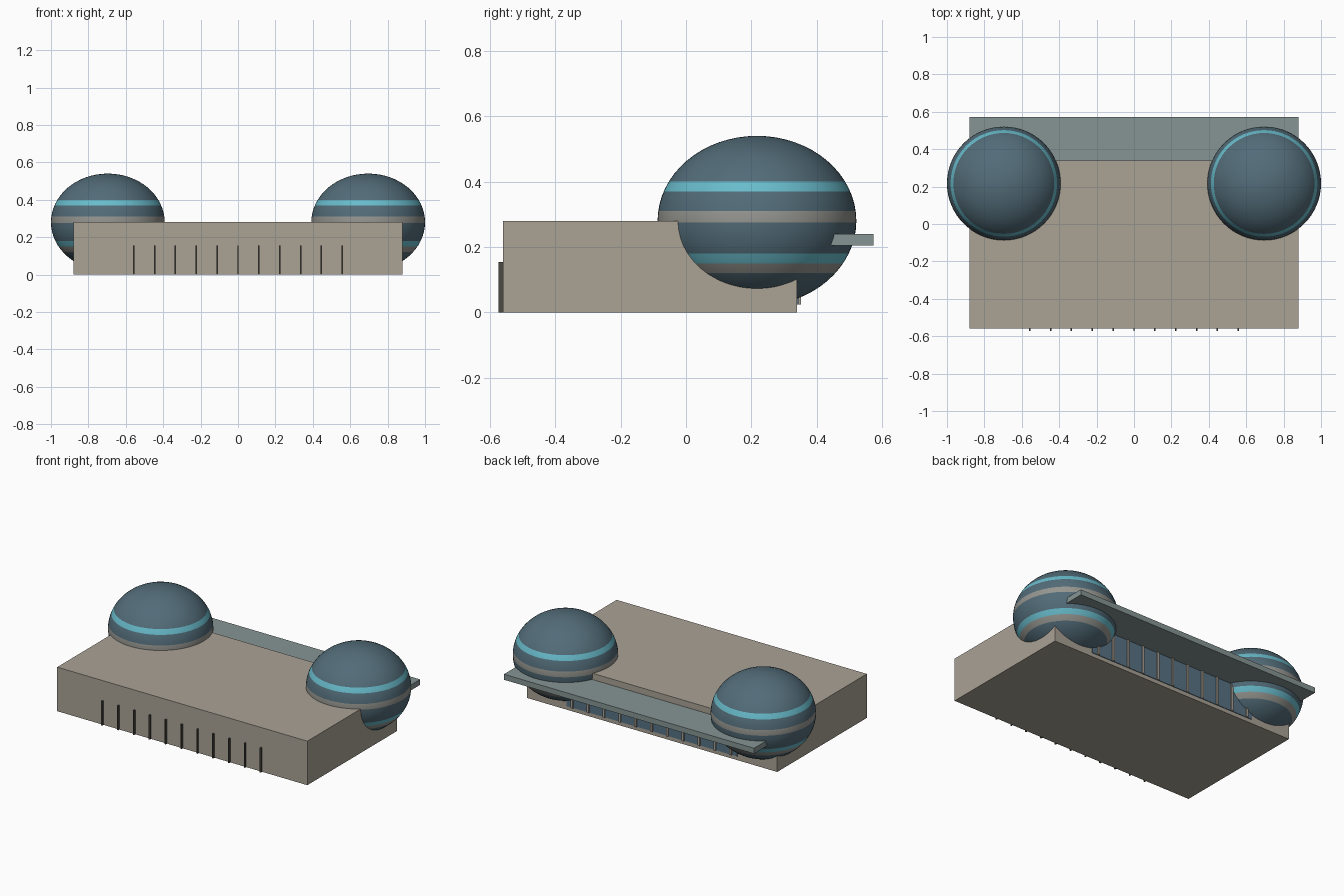
import bpy, bmesh
from mathutils import Vector

if "Cube" in bpy.data.objects:
    bpy.data.objects.remove(bpy.data.objects["Cube"])


def material(name, rgb):
    m = bpy.data.materials.new(name)
    m.use_nodes = True
    m.diffuse_color = (*rgb, 1)
    bsdf = m.node_tree.nodes["Principled BSDF"]
    bsdf.inputs["Base Color"].default_value = (*rgb, 1)
    bsdf.inputs["Roughness"].default_value = 0.8
    return m


STONE = material("warm stone", (0.40, 0.36, 0.30))
STEEL = material("slate blue", (0.085, 0.15, 0.19))
CYAN = material("bright cyan", (0.14, 0.50, 0.60))
GREY = material("band grey", (0.30, 0.30, 0.28))
CANOPY = material("canopy grey green", (0.24, 0.30, 0.295))
DARK = material("dark fin", (0.07, 0.068, 0.055))
GLASS = material("window blue", (0.095, 0.17, 0.23))


def finish(name, bm, mats):
    mesh = bpy.data.meshes.new(name)
    bm.to_mesh(mesh)
    bm.free()
    for m in mats:
        mesh.materials.append(m)
    ob = bpy.data.objects.new(name, mesh)
    bpy.context.collection.objects.link(ob)
    return ob


def box(name, lo, hi, mat):
    lo, hi = Vector(lo), Vector(hi)
    bm = bmesh.new()
    bmesh.ops.create_cube(bm, size=1)
    for v in bm.verts:
        v.co = (lo + hi) / 2 + v.co * (hi - lo)
    return finish(name, bm, [mat])


# Main hall and rear canopy
W, FRONT, BACK, TOP = 0.88, -0.56, 0.34, 0.28
box("hall", (-W, FRONT, 0), (W, BACK, TOP), STONE)
box("rear_canopy", (-W, BACK - 0.04, 0.205), (W, 0.573, 0.24), CANOPY)

# Front fins, rear glazing and its mullions
PITCH = 0.1115
box("rear_glazing", (-0.6, BACK - 0.01, 0.025), (0.6, BACK + 0.004, 0.205), GLASS)
for i in range(-5, 6):
    x = i * PITCH
    box("front_fin", (x - 0.004, FRONT - 0.013, 0), (x + 0.004, FRONT + 0.01, 0.155), DARK)
    box("rear_mullion", (x - 0.007, BACK - 0.01, 0.025), (x + 0.007, BACK + 0.012, 0.205), STONE)

# Banded domes: colour bands are cut at fixed heights
RADIUS, HALF_HEIGHT, MID = 0.304, 0.26, 0.28
BANDS = [(0.37, 0.40, 1), (0.275, 0.31, 2), (0.15, 0.18, 1), (0.12, 0.15, 2)]


def dome(name, x):
    bm = bmesh.new()
    bmesh.ops.create_uvsphere(bm, u_segments=64, v_segments=32, radius=1)
    for v in bm.verts:
        v.co = (x + v.co.x * RADIUS, 0.217 + v.co.y * RADIUS, MID + v.co.z * HALF_HEIGHT)
    for z in {z for band in BANDS for z in band[:2]}:
        bmesh.ops.bisect_plane(bm, geom=bm.verts[:] + bm.edges[:] + bm.faces[:],
                               plane_co=(0, 0, z), plane_no=(0, 0, 1), dist=1e-5)
    for f in bm.faces:
        f.smooth = True
        z = f.calc_center_median().z
        f.material_index = next((m for lo, hi, m in BANDS if lo < z < hi), 0)
    finish(name, bm, [STEEL, CYAN, GREY])


for side, x in (("left", 0.696), ("right", -0.696)):
    dome(side + "_dome", x)
